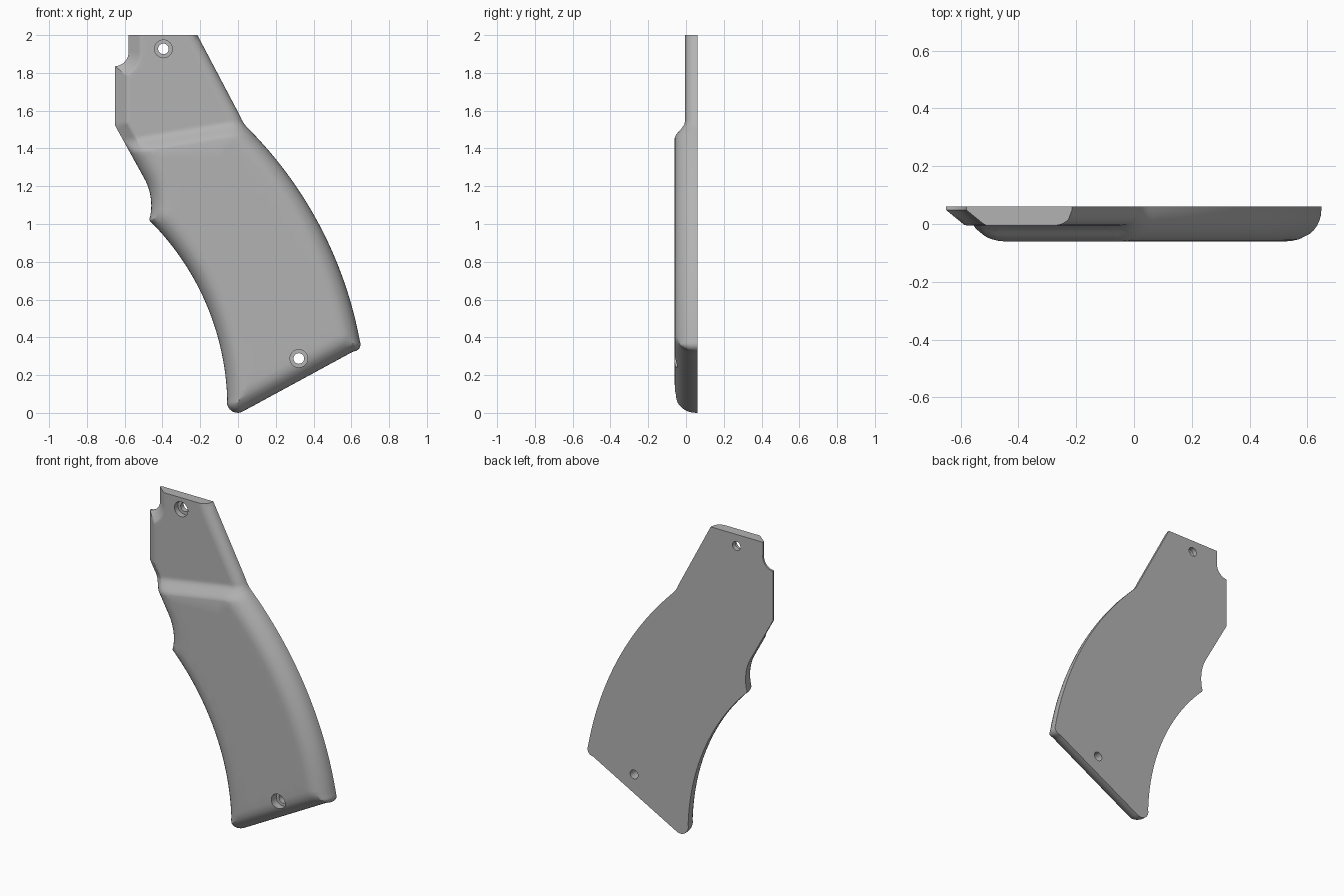
import bpy, bmesh, math
from mathutils import Vector
from mathutils.geometry import delaunay_2d_cdt

if "Cube" in bpy.data.objects:
    bpy.data.objects.remove(bpy.data.objects["Cube"])

BACK = 0.06        # y of the flat back
WALL = 0.012       # straight rim before the rounding starts
ROUND = 0.11       # width of the rounded rim
THICK, THIN = 0.12, 0.065


def arc(p, q, sag, n):
    """Points from p up to q on a circular arc bulging left of travel by sag."""
    p, q = Vector(p), Vector(q)
    chord = q - p
    half = 2 * math.atan(2 * sag / chord.length)
    radius = chord.length / 2 / math.sin(half)
    left = Vector((-chord.y, chord.x)).normalized()
    centre = (p + q) / 2 - left * radius * math.cos(half)
    start = p - centre
    pts = []
    for i in range(n):
        a = -2 * half * i / n
        c, s = math.cos(a), math.sin(a)
        pts.append(centre + Vector((start.x * c - start.y * s, start.x * s + start.y * c)))
    return pts


def line(p, q, n):
    p, q = Vector(p), Vector(q)
    return [p.lerp(q, i / n) for i in range(n)]


# Outline, clockwise from the top left corner
TOP = 32
outline = (
    line((-0.58, 2), (-0.215, 2), TOP)
    + line((-0.215, 2), (0.012, 1.57), 20)
    + arc((0.012, 1.57), (0.05, 1.51), -0.004, 4)
    + arc((0.05, 1.51), (0.645, 0.38), 0.097, 52)
    + arc((0.645, 0.38), (0.61, 0.325), 0.018, 6)
    + line((0.61, 0.325), (0.03, 0.01), 26)
    + arc((0.03, 0.01), (-0.057, 0.07), 0.036, 10)
    + arc((-0.057, 0.07), (-0.455, 1.005), -0.096, 40)
    + arc((-0.455, 1.005), (-0.465, 1.04), 0.008, 4)
    + arc((-0.465, 1.04), (-0.49, 1.23), -0.016, 10)
    + line((-0.49, 1.23), (-0.65, 1.52), 14)
    + line((-0.65, 1.52), (-0.65, 1.835), 14)
    + arc((-0.65, 1.835), (-0.58, 1.92), -0.024, 10)
    + line((-0.58, 1.92), (-0.58, 2), 4)
)
N = len(outline)
segments = [(outline[i], outline[(i + 1) % N]) for i in range(N)]


def rim_distance(p):
    """Distance to the rounded rim; the top end is cut square."""
    best = 9.0
    for a, b in segments[TOP:]:
        ab = b - a
        t = max(0.0, min(1.0, (p - a).dot(ab) / ab.length_squared))
        best = min(best, (a + ab * t - p).length_squared)
    return math.sqrt(best)


def inside(p):
    hit = False
    for a, b in segments:
        if (a.y > p.y) != (b.y > p.y):
            if p.x < a.x + (p.y - a.y) / (b.y - a.y) * (b.x - a.x):
                hit = not hit
    return hit


def quarter(d, width):
    return math.sqrt(max(0.0, 1 - (1 - min(d / width, 1)) ** 2))


def step_z(x):
    return 1.55 + 0.167 * x


def height(p):
    """Thickness of the panel at an outline-plane point."""
    d = rim_distance(p)
    thick = WALL + (THICK - WALL) * quarter(d, ROUND)
    if p.x < -0.36:      # bevelled side of the tang
        thin = WALL + (THIN - WALL) * min(d / 0.065, 1)
    else:                # rounded side of the tang
        thin = WALL + (THIN - WALL) * quarter(d, 0.06)
    s = max(0.0, min(1.0, (step_z(p.x) - p.y) / 0.09))
    s = s * s * (3 - 2 * s)
    return thin + (thick - thin) * s


# Points that carry the rounding: rings parallel to the rim
points = [p.copy() for p in outline]
rings = [ROUND * (1 - math.cos(math.radians(a))) for a in range(10, 91, 10)] + [0.063]
for d in rings:
    for i in range(TOP, N):
        before = (outline[i] - outline[i - 1]).normalized()
        after = (segments[i][1] - outline[i]).normalized()
        tangent = (before + after).normalized()
        p = outline[i] + Vector((tangent.y, -tangent.x)) * d / max(0.4, tangent.dot(after))
        if p.y < 1.992 and inside(p) and rim_distance(p) > d - 0.0015:
            points.append(p)

# Points along the step and over the flat areas
for i in range(30):
    x = -0.62 + 0.025 * i
    for k in range(-1, 9):
        p = Vector((x, step_z(x) + 0.012 - 0.0125 * k))
        if inside(p) and rim_distance(p) > 0.012:
            points.append(p)
for i in range(20):
    for k in range(30):
        p = Vector((-0.62 + 0.065 * i, 0.05 + 0.065 * k))
        clear = abs(p.y - step_z(p.x) + 0.045) > 0.08
        if clear and inside(p) and rim_distance(p) > ROUND + 0.01:
            points.append(p)

flat, _, tris, origin, _, _ = delaunay_2d_cdt(
    points, [(i, (i + 1) % N) for i in range(N)], [], 1, 1e-4)
index = {o: n for n, group in enumerate(origin) for o in group}

# Panel: moulded front, rim wall and flat back
bm = bmesh.new()
front = [bm.verts.new((p.x, BACK - height(p), p.y)) for p in flat]
back = [bm.verts.new((p.x, BACK, p.y)) for p in outline]
for t in tris:
    bm.faces.new([front[i] for i in t])
for i in range(N):
    j = (i + 1) % N
    bm.faces.new((front[index[i]], front[index[j]], back[j], back[i]))
bm.faces.new(back)
bmesh.ops.delete(bm, geom=[v for v in bm.verts if not v.link_faces], context="VERTS")
bmesh.ops.recalc_face_normals(bm, faces=bm.faces)
mesh = bpy.data.meshes.new("grip_panel")
bm.to_mesh(mesh)
bm.free()
panel = bpy.data.objects.new("grip_panel", mesh)
bpy.context.collection.objects.link(panel)

grey = bpy.data.materials.new("plain grey")
grey.use_nodes = True
colour = (0.45, 0.45, 0.45, 1)
grey.diffuse_color = colour
grey.node_tree.nodes["Principled BSDF"].inputs["Base Color"].default_value = colour
mesh.materials.append(grey)


def drill(x, z, radius, y0, y1):
    """Cut a round hole through the panel from y0 to y1."""
    bpy.ops.mesh.primitive_cylinder_add(
        vertices=32, radius=radius, depth=y1 - y0,
        location=(x, (y0 + y1) / 2, z), rotation=(math.pi / 2, 0, 0))
    cutter = bpy.context.object
    cutter.name = "hole_cutter"
    cutter.hide_render = True
    cutter.data.materials.append(grey)
    cut = panel.modifiers.new("hole", "BOOLEAN")
    cut.operation, cut.solver, cut.object = "DIFFERENCE", "EXACT", cutter
    bpy.context.view_layer.objects.active = panel
    bpy.ops.object.modifier_apply(modifier=cut.name)
    bpy.data.objects.remove(cutter)


# Screw holes with a recess for the head
for x, z, floor in ((-0.395, 1.927, 0.03), (0.322, 0.288, -0.01)):
    drill(x, z, 0.047, -0.2, floor)
    drill(x, z, 0.028, -0.2, 0.2)

bpy.ops.object.select_all(action="DESELECT")
panel.select_set(True)
bpy.context.view_layer.objects.active = panel
bpy.ops.object.shade_smooth_by_angle(angle=math.radians(32))
